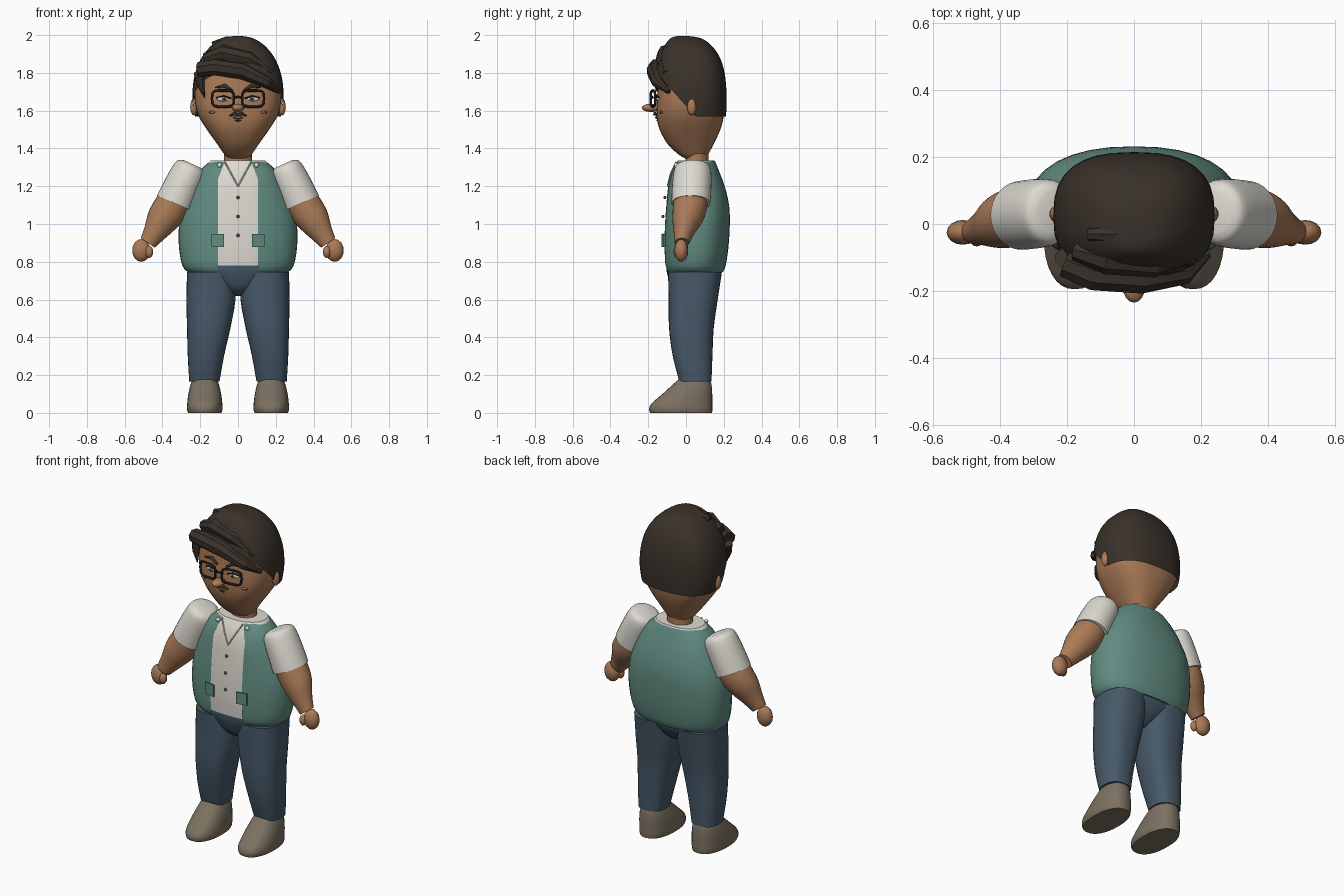
import bpy, bmesh, math
from mathutils import Vector

if "Cube" in bpy.data.objects:
    bpy.data.objects.remove(bpy.data.objects["Cube"])


def material(name, rgb):
    m = bpy.data.materials.new(name)
    m.diffuse_color = (*rgb, 1)
    m.use_nodes = True
    m.node_tree.nodes["Principled BSDF"].inputs["Base Color"].default_value = m.diffuse_color
    return m


SKIN = material("skin", (0.40, 0.195, 0.095))
HAIR = material("dark brown hair", (0.042, 0.031, 0.023))
TEAL = material("teal vest", (0.12, 0.26, 0.22))
WHITE = material("off white cloth", (0.72, 0.70, 0.63))
DENIM = material("blue denim", (0.062, 0.10, 0.14))
SHOE = material("taupe shoe", (0.20, 0.165, 0.12))
BLACK = material("black frame", (0.012, 0.011, 0.011))
IRIS = material("grey blue iris", (0.10, 0.16, 0.24))
LIP = material("brown lip", (0.24, 0.10, 0.06))
BUTTON = material("brown button", (0.14, 0.075, 0.045))


def finish(name, bm, mat, angle=40):
    bmesh.ops.recalc_face_normals(bm, faces=bm.faces)
    me = bpy.data.meshes.new(name)
    bm.to_mesh(me)
    bm.free()
    me.materials.append(mat)
    me.shade_smooth()
    me.set_sharp_from_angle(angle=math.radians(angle))
    ob = bpy.data.objects.new(name, me)
    bpy.context.collection.objects.link(ob)
    return ob


def smooth_rows(rows, steps=3):
    """Catmull-Rom blend between rows of numbers."""
    out = []
    for i in range(len(rows) - 1):
        a, b, c, d = (rows[max(i - 1, 0)], rows[i], rows[i + 1], rows[min(i + 2, len(rows) - 1)])
        for k in range(steps):
            t = k / steps
            out.append([0.5 * (2 * q + (r - p) * t + (2 * p - 5 * q + 4 * r - s) * t * t
                               + (3 * q - p - 3 * r + s) * t ** 3)
                        for p, q, r, s in zip(a, b, c, d)])
    return out + [list(rows[-1])]


def loft(rings, u=(1, 0, 0), v=(0, 1, 0), power=2.0, n=32):
    """Skin superellipse rings (x, y, z, radius_u, radius_v), capped."""
    bm, u, v = bmesh.new(), Vector(u), Vector(v)
    loops = []
    for x, y, z, ru, rv in smooth_rows(rings):
        loop = []
        for k in range(n):
            a = 2 * math.pi * k / n
            c, s = math.cos(a), math.sin(a)
            pc = math.copysign(abs(c) ** (2 / power), c)
            ps = math.copysign(abs(s) ** (2 / power), s)
            loop.append(bm.verts.new(Vector((x, y, z)) + u * ru * pc + v * rv * ps))
        loops.append(loop)
    for a, b in zip(loops, loops[1:]):
        for k in range(n):
            bm.faces.new((a[k], a[(k + 1) % n], b[(k + 1) % n], b[k]))
    bm.faces.new(loops[0])
    bm.faces.new(loops[-1])
    return bm


def body(rows, x=0, grow=0.0, power=2.3):
    """Upright loft from rows (z, half_width, front_y, back_y)."""
    return loft([(x, (f + b) / 2, z, w + grow, (b - f) / 2 + grow) for z, w, f, b in rows], power=power)


def cut(bm, co, no, clear=False):
    bmesh.ops.bisect_plane(bm, geom=bm.verts[:] + bm.edges[:] + bm.faces[:],
                           plane_co=co, plane_no=no, clear_outer=clear)


def ball(name, co, size, mat, seg=16):
    bm = bmesh.new()
    bmesh.ops.create_uvsphere(bm, u_segments=seg, v_segments=seg // 2, radius=1)
    for w in bm.verts:
        w.co = Vector(co) + Vector([a * b for a, b in zip(w.co, size)])
    return finish(name, bm, mat, 80)


def tube(name, pts, radii, mat, cyclic=False, res=2, angle=50):
    cu = bpy.data.curves.new(name, 'CURVE')
    cu.dimensions, cu.bevel_depth, cu.bevel_resolution = '3D', 1.0, res
    cu.use_fill_caps = True
    sp = cu.splines.new('POLY')
    sp.points.add(len(pts) - 1)
    sp.use_cyclic_u = cyclic
    for p, co, r in zip(sp.points, pts, radii):
        p.co, p.radius = (*co, 1), r
    ob = bpy.data.objects.new(name, cu)
    bpy.context.collection.objects.link(ob)
    me = bpy.data.meshes.new_from_object(ob.evaluated_get(bpy.context.evaluated_depsgraph_get()))
    bpy.data.objects.remove(ob)
    bm = bmesh.new()
    bm.from_mesh(me)
    bpy.data.meshes.remove(me)
    return finish(name, bm, mat, angle)


# Head, neck and hair cap
finish("head", body([(1.345, .045, .0, .10), (1.365, .07, -.035, .115), (1.42, .108, -.095, .145),
                     (1.50, .165, -.14, .182), (1.57, .208, -.155, .20), (1.64, .228, -.155, .204),
                     (1.72, .228, -.15, .202), (1.80, .208, -.145, .192), (1.88, .165, -.12, .16),
                     (1.94, .11, -.09, .12)], power=2.6), SKIN)
finish("neck", loft([(0, .055, 1.28, .08, .065), (0, .058, 1.33, .075, .062), (0, .058, 1.40, .075, .062)]), SKIN)
hair = body([(1.54, .222, -.16, .21), (1.64, .24, -.165, .215), (1.74, .238, -.165, .212),
             (1.82, .22, -.16, .20), (1.89, .187, -.14, .175), (1.95, .135, -.11, .13),
             (1.985, .075, -.08, .075), (1.995, .02, -.045, .01)], power=2.6)
cut(hair, (0, 0, 1.57), (0, 0, -1), True)
cut(hair, (0, .05, 1.57), (0, -.20, -.18), True)
finish("hair_cap", hair, HAIR)

# Swept fringe, loose lock and crown tuft
tube("fringe", [(.22, -.09, 1.70), (.15, -.15, 1.75), (.02, -.165, 1.81), (-.12, -.155, 1.83), (-.205, -.12, 1.818)],
     [.012, .032, .045, .046, .042], HAIR, angle=25)
tube("upper_fringe", [(.18, -.105, 1.80), (.06, -.12, 1.875), (-.08, -.105, 1.905), (-.175, -.08, 1.875)],
     [.015, .04, .046, .03], HAIR, angle=25)
tube("side_lock", [(-.205, -.10, 1.80), (-.195, -.125, 1.73), (-.178, -.135, 1.67)], [.032, .02, .003], HAIR, angle=25)
tube("crown_tuft", [(.05, -.03, 1.972), (-.06, -.03, 1.963), (-.135, -.03, 1.945)], [.016, .03, .02], HAIR, angle=25)

# Face centre
ball("nose", (0, -.185, 1.615), (.034, .05, .022), SKIN)
tube("moustache", [(-.045, -.155, 1.572), (-.02, -.165, 1.585), (0, -.167, 1.58), (.02, -.165, 1.585), (.045, -.155, 1.572)],
     [.003, .009, .007, .009, .003], HAIR)
ball("mouth", (0, -.152, 1.563), (.028, .012, .007), LIP)
ball("chin_patch", (0, -.148, 1.548), (.018, .01, .005), HAIR)
tube("glasses_bridge", [(-.022, -.176, 1.668), (0, -.18, 1.674), (.022, -.176, 1.668)], [.006] * 3, BLACK)

for s, side in ((-1, "left"), (1, "right")):
    # Ears, eyes, brows, glasses, cheek marks
    ball(f"{side}_ear", (s * .233, .03, 1.62), (.02, .024, .045), SKIN)
    ball(f"{side}_eye", (s * .075, -.145, 1.662), (.036, .012, .014), WHITE)
    ball(f"{side}_iris", (s * .073, -.154, 1.662), (.012, .006, .012), IRIS)
    ball(f"{side}_pupil", (s * .073, -.158, 1.662), (.006, .004, .006), BLACK, 8)
    tube(f"{side}_eyelid", [(s * .035, -.155, 1.664), (s * .075, -.155, 1.678), (s * .115, -.143, 1.668)], [.004] * 3, BLACK)
    tube(f"{side}_brow", [(s * .03, -.156, 1.705), (s * .07, -.154, 1.733), (s * .122, -.143, 1.722)],
         [.006, .01, .003], HAIR)
    ring = []
    for k in range(24):
        a = 2 * math.pi * k / 24
        c, d = math.cos(a), math.sin(a)
        ring.append((s * (.08 + .058 * math.copysign(abs(c) ** .5, c)), -.175 + .012 * c,
                     1.664 + .043 * math.copysign(abs(d) ** .5, d)))
    tube(f"{side}_glasses_rim", ring, [.007] * 24, BLACK, cyclic=True)
    ball(f"{side}_cheek_mark", (s * .135, -.131, 1.592), (.021, .008, .008), LIP)
    ball(f"{side}_cheek", (s * .135, -.134, 1.592), (.019, .008, .006), SKIN)

# Shirt under an open vest
TORSO = [(.745, .265, -.10, .195), (.78, .295, -.115, .21), (.88, .313, -.12, .225), (1.0, .312, -.117, .232),
         (1.1, .29, -.11, .228), (1.2, .25, -.10, .205), (1.28, .205, -.08, .175), (1.33, .15, -.05, .155)]
shirt = body(TORSO[1:-1] + [(1.337, .15, -.05, .155)], grow=-.006)
finish("shirt", shirt, WHITE)
vest = body(TORSO)
cut(vest, (0, 0, 0), (0, 1, 0))
for s in (-1, 1):
    cut(vest, (s * .105, 0, 0), (1, 0, 0))
    cut(vest, (s * .105, 0, 1.24), (s * .09, 0, .035))
gone = []
for f in vest.faces:
    c = f.calc_center_median()
    opening = abs(c.x) < min(.105, .105 - (c.z - 1.24) * .035 / .09) and c.y < 0
    if opening or c.z > 1.3299:
        gone.append(f)
bmesh.ops.delete(vest, geom=gone, context='FACES')
finish("vest", vest, TEAL)
for i, z in enumerate((.94, 1.04, 1.14)):
    ball(f"button_{i + 1}", (0, -.122 if z < 1.1 else -.112, z), (.009, .008, .009), BUTTON, 10)

# Pelvis
finish("pelvis", body([(.62, .04, -.02, .08), (.66, .11, -.07, .14), (.72, .20, -.095, .18),
                       (.76, .25, -.104, .188), (.80, .25, -.105, .188)]), DENIM)

for s, side in ((-1, "left"), (1, "right")):
    # Collar edge, collar tip and vest pocket
    tube(f"{side}_collar_edge", [(s * .07, -.053, 1.328), (s * .035, -.082, 1.265), (0, -.098, 1.20)], [.004] * 3, WHITE)
    ball(f"{side}_collar_tip", (s * .098, -.052, 1.312), (.014, .012, .014), WHITE, 8)
    bm = bmesh.new()
    bmesh.ops.create_cube(bm, size=1)
    for w in bm.verts:
        w.co = (s * (.107 + .064 * w.co.x), -.124 + .009 * w.co.y + .012 * (w.co.x + .5), .912 + .07 * w.co.z)
    finish(f"{side}_pocket", bm, TEAL)

    # Sleeve and arm, with rings square to the arm direction
    across = (s * .91, 0, .41)
    finish(f"{side}_sleeve", loft([(s * .243, .035, 1.318, .05, .06), (s * .248, .035, 1.305, .078, .088),
                                   (s * .262, .034, 1.27, .092, .10), (s * .30, .03, 1.19, .098, .104),
                                   (s * .336, .026, 1.11, .102, .103)], u=across), WHITE)
    across = (s * .82, 0, .57)
    finish(f"{side}_forearm", loft([(s * .325, .024, 1.14, .088, .09), (s * .36, .02, 1.08, .093, .09),
                                    (s * .402, .008, 1.02, .085, .08), (s * .442, -.01, .955, .062, .055),
                                    (s * .478, -.022, .90, .045, .038)], u=across, n=24), SKIN)
    ball(f"{side}_hand", (s * .512, -.025, .86), (.048, .037, .06), SKIN)
    ball(f"{side}_thumb", (s * .47, -.045, .852), (.021, .022, .032), SKIN)

    # Trouser leg
    legs = [(.745, .14, .13, -.095, .19), (.6, .143, .13, -.092, .168), (.45, .155, .115, -.09, .147),
            (.3, .17, .096, -.07, .14), (.165, .178, .08, -.035, .135)]
    finish(f"{side}_trouser_leg", loft([(s * x, (f + b) / 2, z, w, (b - f) / 2) for z, x, w, f, b in legs],
                                       power=2.5), DENIM)
    # Shoe
    finish(f"{side}_shoe", body([(0, .088, -.19, .138), (.02, .094, -.195, .14), (.05, .093, -.182, .14),
                                 (.10, .087, -.125, .139), (.15, .075, -.07, .135), (.185, .06, -.03, .12),
                                 (.195, .04, -.01, .10)], x=s * .176), SHOE)
